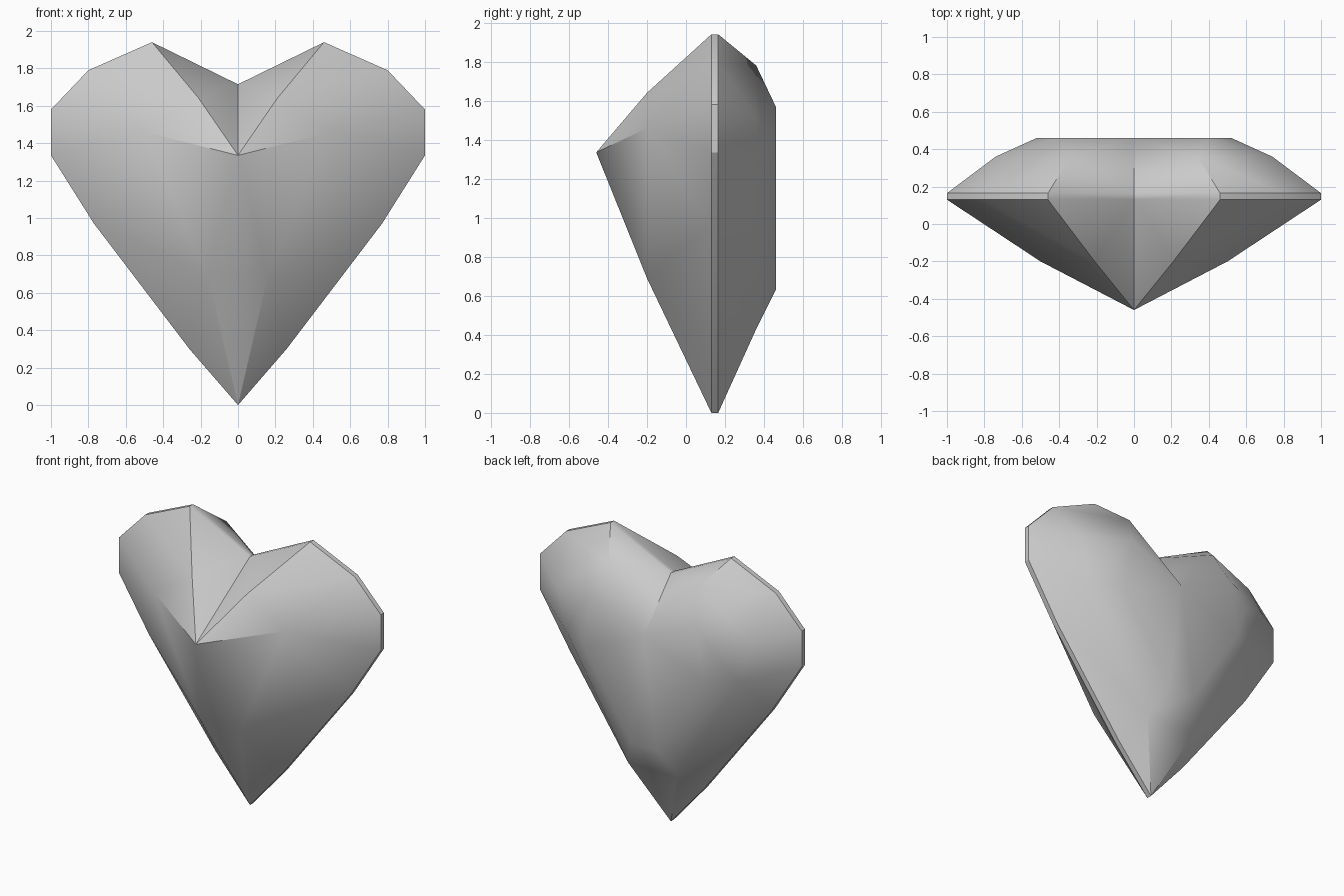
import bpy, bmesh, math

cube = bpy.data.objects.get("Cube")
if cube:
    bpy.data.objects.remove(cube)

# Depth of each facet ring, front to back
TIP, PAVILION, GIRDLE_FRONT, GIRDLE_BACK, CROWN, TABLE = -.46, -.2, .13, .165, .36, .46

# Half outline of the girdle, from notch to bottom point
outline = [(0, 1.715), (.46, 1.94), (.8, 1.79), (1, 1.58),
           (1, 1.335), (.77, .97), (.26, .3), (0, 0)]
pavilion = [(.21, 1.64), (.5, 1.46), (.16, .69)]
crown = [(.34, 1.78), (.74, 1.51), (.66, 1.21), (.19, .43)]
table = [(0, 1.39), (.4, 1.57), (.52, 1.42), (.46, 1.2), (.1, .63)]

bm = bmesh.new()


def ring(points, depth, side, known):
    """Vertices of one ring on one side; points on the centre line are shared."""
    verts = []
    for x, z in points:
        if x == 0:
            key = (depth, z)
            if key not in known:
                known[key] = bm.verts.new((0, depth, z))
            verts.append(known[key])
        else:
            verts.append(bm.verts.new((side * x, depth, z)))
    return verts


def face(*verts):
    bm.faces.new(verts)


def strip(first, second):
    """Quads between two matching rows of vertices."""
    for i in range(len(first) - 1):
        face(first[i], first[i + 1], second[i + 1], second[i])


tip = bm.verts.new((0, TIP, 1.335))
shared = {}
halves = []
for side in (1, -1):
    front = ring(outline, GIRDLE_FRONT, side, shared)
    back = ring(outline, GIRDLE_BACK, side, shared)
    notch, lobe, shoulder, upper, lower, flank, shin, front_point = front
    top, middle, keel = ring(pavilion, PAVILION, side, shared)

    # Girdle band
    strip(front, back)

    # Pointed front facets
    face(tip, notch, top)
    face(notch, lobe, top)
    face(tip, top, middle)
    face(top, lobe, shoulder)
    face(top, shoulder, middle)
    face(middle, shoulder, upper)
    face(middle, upper, lower)
    face(tip, middle, keel)
    face(middle, lower, flank)
    face(middle, flank, keel)
    face(keel, flank, shin)
    face(keel, shin, front_point)

    # Back crown facets
    notch, lobe, shoulder, upper, lower, flank, shin, back_point = back
    c_top, c_side, c_low, c_keel = ring(crown, CROWN, side, shared)
    flat = ring(table, TABLE, side, shared)
    t_notch, t_top, t_side, t_low, t_keel = flat
    face(notch, lobe, c_top)
    face(notch, c_top, t_notch)
    face(c_top, t_top, t_notch)
    face(lobe, shoulder, c_top)
    face(c_top, shoulder, c_side)
    face(shoulder, upper, c_side)
    face(upper, lower, c_side)
    face(c_side, lower, c_low)
    face(lower, flank, c_low)
    face(c_low, flank, c_keel)
    face(flank, shin, c_keel)
    face(shin, back_point, c_keel)

    # Bevel around the flat table
    face(c_top, c_side, t_top)
    face(c_side, t_side, t_top)
    face(c_side, c_low, t_side)
    face(c_low, t_low, t_side)
    face(c_low, c_keel, t_keel, t_low)
    halves.append((keel, c_keel, flat))

# Facets crossing the centre line
(keel_l, crown_l, flat_l), (keel_r, crown_r, flat_r) = halves
face(tip, keel_l, keel_r)
face(front_point, keel_l, keel_r)
face(back_point, crown_l, crown_r)
face(crown_l, crown_r, flat_r[-1], flat_l[-1])
face(*flat_l, *reversed(flat_r[1:]))

bmesh.ops.recalc_face_normals(bm, faces=bm.faces)
bmesh.ops.triangulate(bm, faces=[f for f in bm.faces if len(f.verts) > 4])
mesh = bpy.data.meshes.new("heart_gem")
bm.to_mesh(mesh)
bm.free()
gem = bpy.data.objects.new("heart_gem", mesh)
bpy.context.collection.objects.link(gem)

# Plain grey stone
stone = bpy.data.materials.new("grey_stone")
stone.use_nodes = True
grey = (.6, .6, .6, 1)
stone.diffuse_color = grey
stone.node_tree.nodes["Principled BSDF"].inputs["Base Color"].default_value = grey
mesh.materials.append(stone)

bpy.ops.object.select_all(action='DESELECT')
gem.select_set(True)
bpy.context.view_layer.objects.active = gem
bpy.ops.object.shade_smooth_by_angle(angle=math.radians(32))
